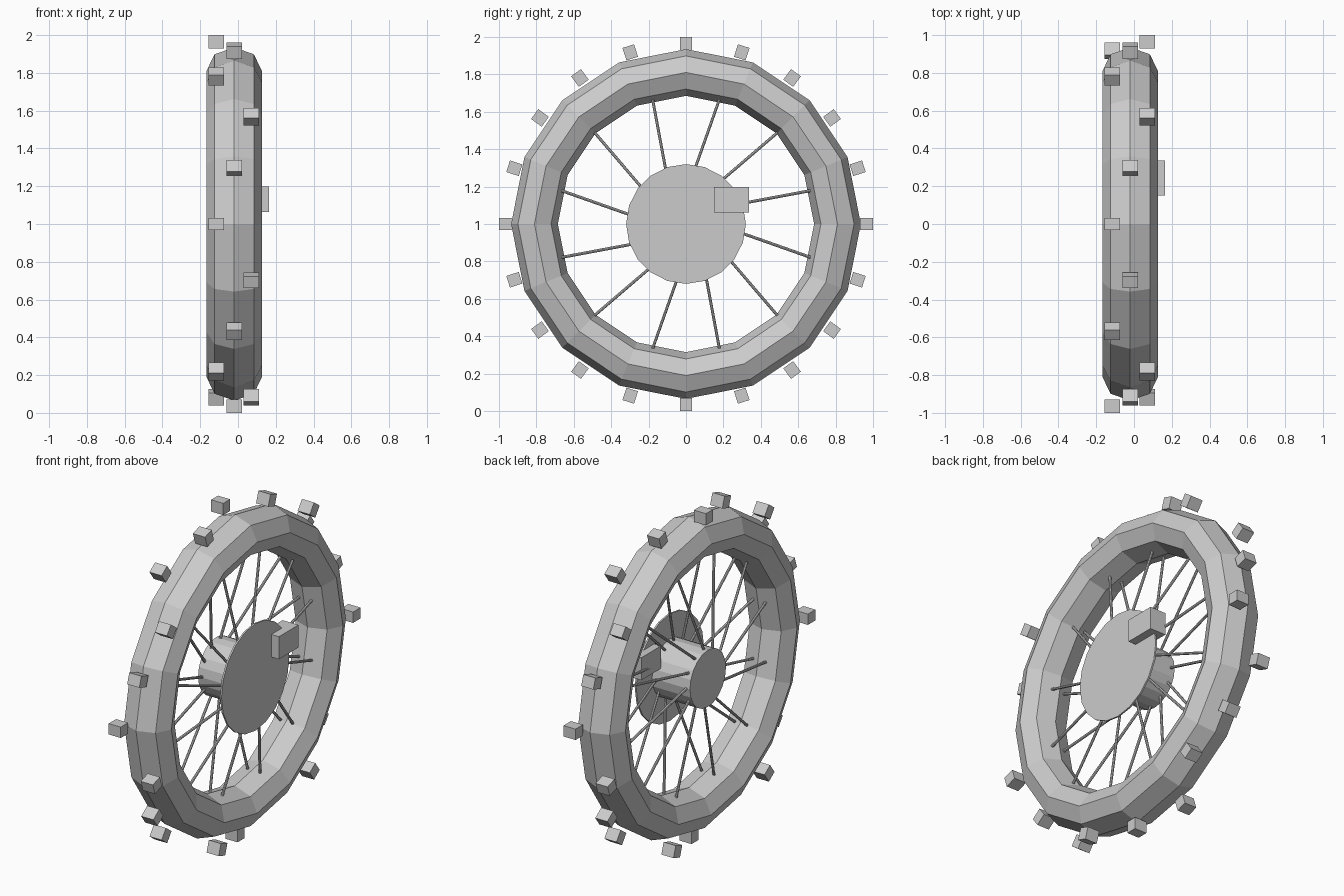
import bpy
import bmesh
from math import pi, sin, cos, radians
from mathutils import Matrix, Vector

cube = bpy.data.objects.get("Cube")
if cube:
    bpy.data.objects.remove(cube)

grey = bpy.data.materials.new("plain grey")
grey.use_nodes = True
colour = (0.6, 0.6, 0.6, 1)
grey.diffuse_color = colour
grey.node_tree.nodes["Principled BSDF"].inputs["Base Color"].default_value = colour

MID = -0.02      # middle plane of the wheel along its axle
AXLE = 1.0       # axle height


def finish(name, bm):
    bmesh.ops.recalc_face_normals(bm, faces=bm.faces)
    mesh = bpy.data.meshes.new(name)
    bm.to_mesh(mesh)
    bm.free()
    mesh.materials.append(grey)
    obj = bpy.data.objects.new(name, mesh)
    bpy.context.collection.objects.link(obj)
    return obj


def on_wheel(x, radius, angle):
    """Point at an angle from the top, turning towards +y."""
    return Vector((x, radius * sin(angle), AXLE + radius * cos(angle)))


def rod(name, start, end, radius, sides):
    bm = bmesh.new()
    axis = end - start
    turn = axis.to_track_quat('Z', 'Y').to_matrix().to_4x4()
    bmesh.ops.create_cone(bm, cap_ends=True, segments=sides, radius1=radius,
                          radius2=radius, depth=axis.length,
                          matrix=Matrix.Translation((start + end) / 2) @ turn)
    return finish(name, bm)


def box(name, centre, size, angle=0):
    bm = bmesh.new()
    bmesh.ops.create_cube(bm, size=1, matrix=Matrix.Translation(centre)
                          @ Matrix.Rotation(-angle, 4, 'X')
                          @ Matrix.Diagonal((*size, 1)))
    return finish(name, bm)


# Tyre: wide octagonal section swept through sixteen segments
bm = bmesh.new()
rings = []
for i in range(16):
    sweep = 2 * pi * i / 16
    rings.append([bm.verts.new(on_wheel(MID + 0.147 * cos(t),
                                        0.81 + 0.125 * sin(t), sweep))
                  for t in (2 * pi * k / 8 for k in range(8))])
for i in range(16):
    a, b = rings[i], rings[(i + 1) % 16]
    for k in range(8):
        n = (k + 1) % 8
        bm.faces.new((a[k], a[n], b[n], b[k]))
finish("tyre", bm)

# Tread blocks, staggered over three rows
rows = (MID, -0.115, 0.07)
for i in range(20):
    angle = -radians(18 * (i + 1))
    box(f"tread_block_{i + 1}", on_wheel(rows[i % 3], 0.965, angle),
        (0.08, 0.065, 0.07), angle)

# Hub barrel and brake disc
rod("hub", Vector((-0.145, 0, AXLE)), Vector((0.11, 0, AXLE)), 0.17, 20)
rod("brake_disc", Vector((0.105, 0, AXLE)), Vector((0.115, 0, AXLE)), 0.32, 20)

# Caliper gripping the disc
box("brake_caliper", (0.1125, 0.243, AXLE + 0.13), (0.105, 0.185, 0.135))

# Two sets of slanted spokes
for side, label in ((-1, "right"), (1, "left")):
    for i in range(12):
        angle = radians(30 * i)
        rod(f"{label}_spoke_{i + 1}",
            on_wheel(MID + 0.1 * side, 0.16, angle),
            on_wheel(MID + 0.04 * side, 0.69, angle + radians(15)), 0.008, 8)
